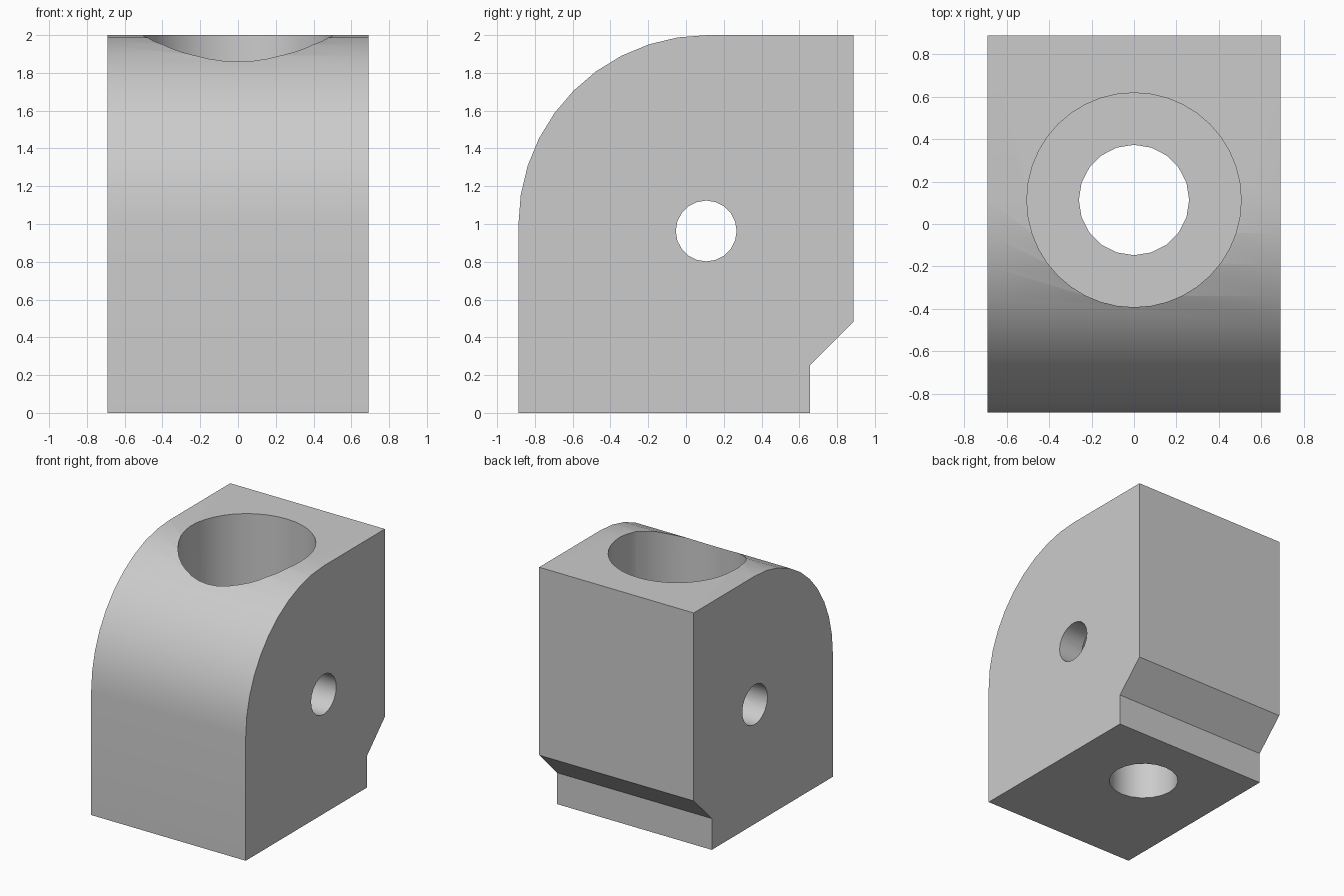
import bpy, bmesh, math
from mathutils import Matrix, Vector

default = bpy.data.objects.get("Cube")
if default:
    bpy.data.objects.remove(default, do_unlink=True)

HALF_WIDTH = 0.69
BORE_Y = 0.113

grey = bpy.data.materials.new("plain_grey")
grey.use_nodes = True
colour = (0.6, 0.6, 0.6, 1)
grey.diffuse_color = colour
grey.node_tree.nodes["Principled BSDF"].inputs["Base Color"].default_value = colour


def add_object(name, bm):
    bmesh.ops.recalc_face_normals(bm, faces=bm.faces)
    mesh = bpy.data.meshes.new(name)
    bm.to_mesh(mesh)
    bm.free()
    mesh.materials.append(grey)
    obj = bpy.data.objects.new(name, mesh)
    bpy.context.collection.objects.link(obj)
    return obj


def cylinder(name, radius, length, centre, sides, turn=None):
    bm = bmesh.new()
    matrix = Matrix.Translation(centre) @ (turn or Matrix())
    bmesh.ops.create_cone(bm, cap_ends=True, segments=sides, radius1=radius,
                          radius2=radius, depth=length, matrix=matrix)
    obj = add_object(name, bm)
    obj.hide_render = True
    return obj


# Side profile: rounded upper front, chamfered notch at the lower back
profile = [(-0.887, 0), (0.657, 0), (0.657, 0.253), (0.887, 0.483), (0.887, 2)]
for i in range(11):
    a = math.radians(90 + 9 * i)
    profile.append((BORE_Y + math.cos(a), 1 + math.sin(a)))

bm = bmesh.new()
side = bm.faces.new([bm.verts.new((-HALF_WIDTH, y, z)) for y, z in profile])
extruded = bmesh.ops.extrude_face_region(bm, geom=[side], use_keep_orig=True)
moved = [v for v in extruded["geom"] if isinstance(v, bmesh.types.BMVert)]
bmesh.ops.translate(bm, verts=moved, vec=Vector((2 * HALF_WIDTH, 0, 0)))
block = add_object("block", bm)

# Stepped vertical bore and the cross pin hole
floor_z = 0.5
cutters = [
    cylinder("wide_bore_cutter", 0.505, 2, (0, BORE_Y, floor_z + 1), 40),
    cylinder("narrow_bore_cutter", 0.26, 2, (0, BORE_Y, 0.2), 20),
    cylinder("pin_hole_cutter", 0.161, 2, (0, 0.107, 0.963), 20,
             Matrix.Rotation(math.pi / 2, 4, "Y")),
]

bpy.ops.object.select_all(action="DESELECT")
bpy.context.view_layer.objects.active = block
block.select_set(True)
for cutter in cutters:
    mod = block.modifiers.new(cutter.name, "BOOLEAN")
    mod.operation = "DIFFERENCE"
    mod.solver = "EXACT"
    mod.object = cutter
    bpy.ops.object.modifier_apply(modifier=mod.name)
for cutter in cutters:
    bpy.data.objects.remove(cutter, do_unlink=True)

bpy.ops.object.shade_smooth_by_angle(angle=math.radians(30))
